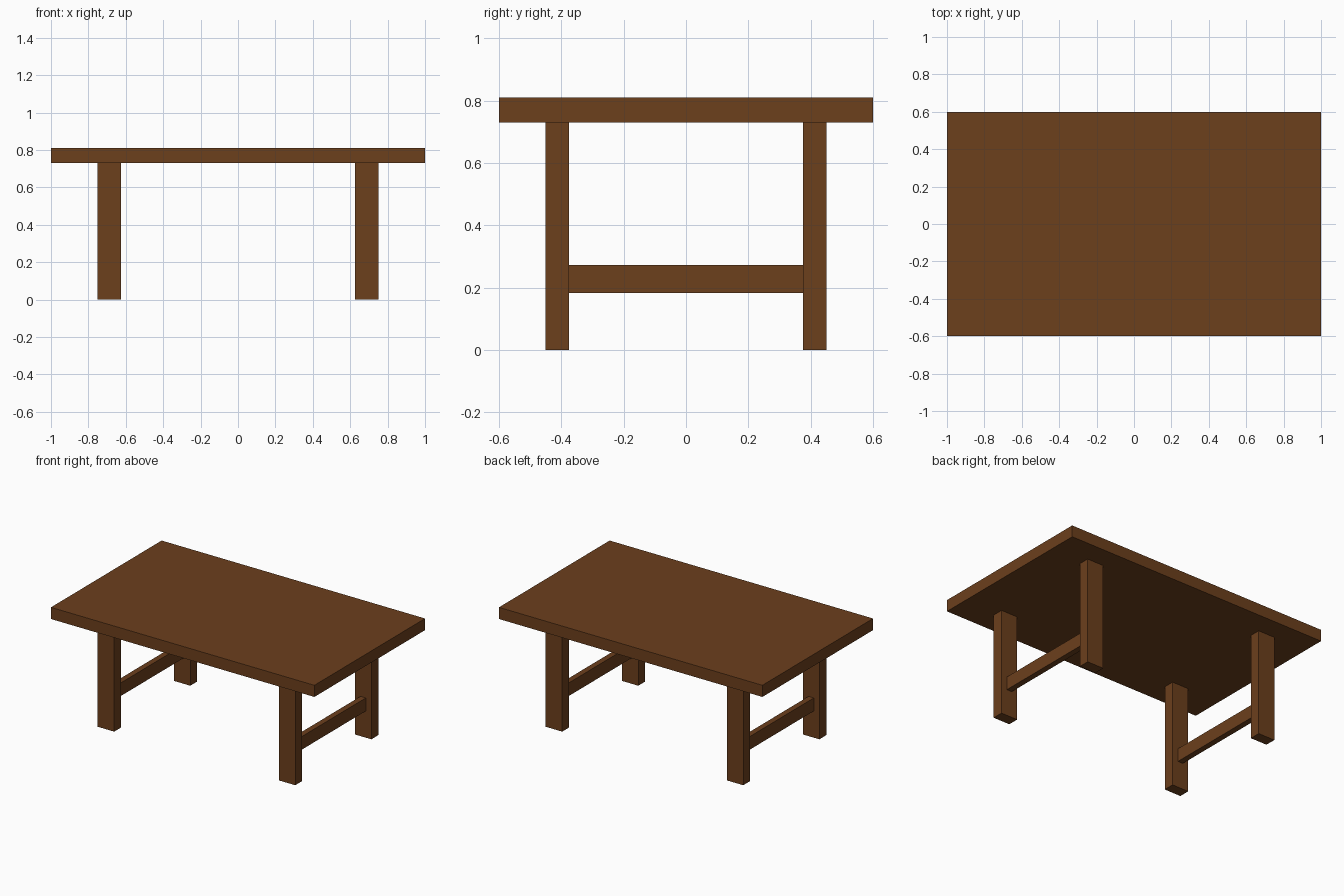
import bpy

if "Cube" in bpy.data.objects:
    bpy.data.objects.remove(bpy.data.objects["Cube"])

wood = bpy.data.materials.new("brown_wood")
wood.diffuse_color = (0.15, 0.05, 0.012, 1)
wood.use_nodes = True
wood.node_tree.nodes["Principled BSDF"].inputs["Base Color"].default_value = wood.diffuse_color


def box(name, center, size):
    bpy.ops.mesh.primitive_cube_add(size=1, location=center)
    ob = bpy.context.object
    ob.name = name
    ob.scale = size
    bpy.ops.object.transform_apply(location=False, rotation=False, scale=True)
    ob.data.materials.append(wood)


# Table top slab
box("table_top", (0, 0, 0.77), (2.0, 1.2, 0.08))

for sx, side in ((-1, "left"), (1, "right")):
    # Legs
    for sy, end in ((-1, "front"), (1, "back")):
        box(f"{end}_{side}_leg", (sx * 0.6875, sy * 0.4125, 0.365), (0.125, 0.075, 0.73))
    # Low rail joining the front and back legs
    box(f"{side}_rail", (sx * 0.6875, 0, 0.2275), (0.04, 0.75, 0.09))
